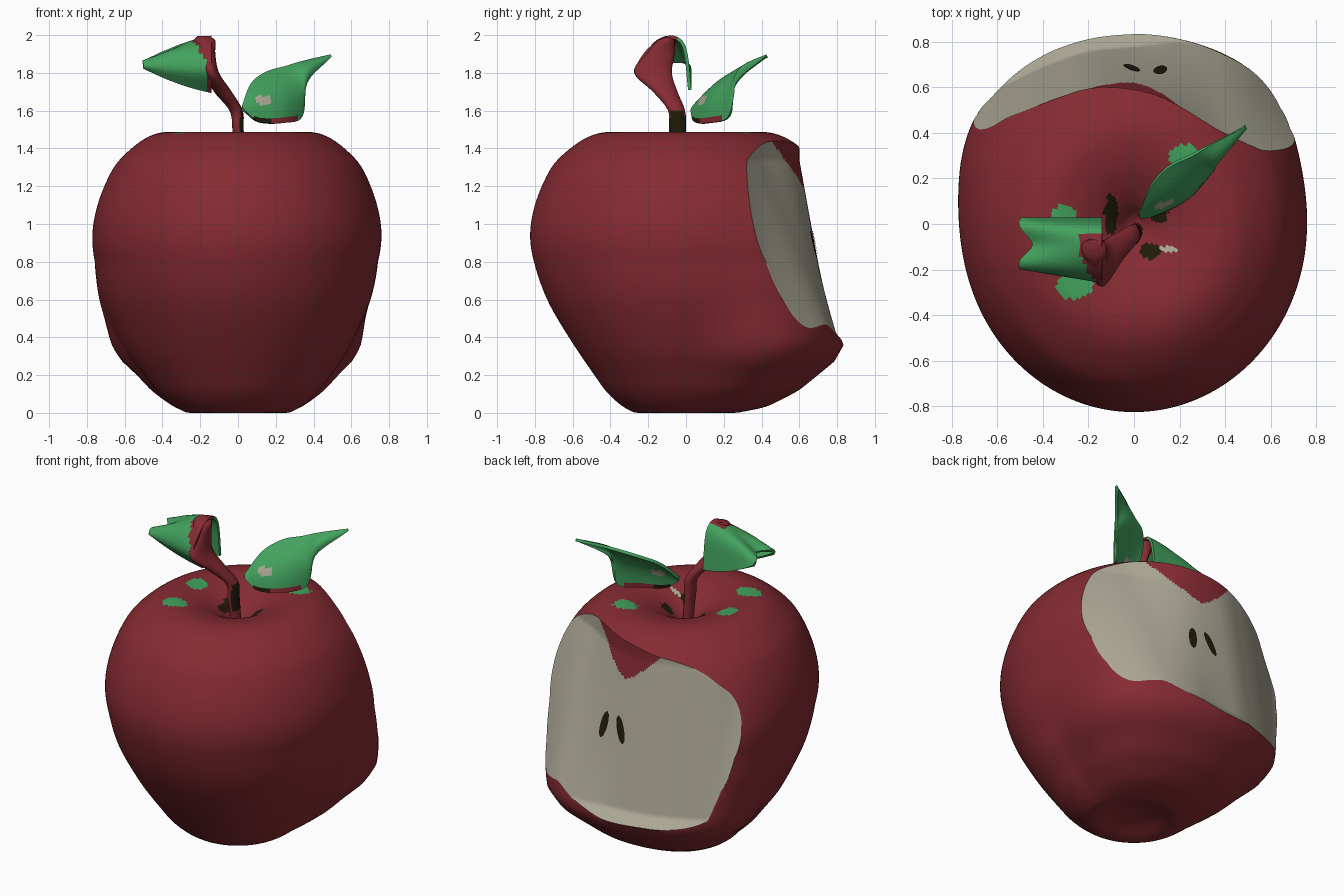
import bpy, bmesh, math
from mathutils import Vector

if "Cube" in bpy.data.objects:
    bpy.data.objects.remove(bpy.data.objects["Cube"])


def material(name, rgb):
    m = bpy.data.materials.new(name)
    m.diffuse_color = (*rgb, 1)
    m.use_nodes = True
    m.node_tree.nodes["Principled BSDF"].inputs["Base Color"].default_value = m.diffuse_color
    return m


MATS = [material("skin_red", (0.235, 0.024, 0.032)), material("flesh_cream", (0.42, 0.40, 0.31)),
        material("leaf_green", (0.055, 0.36, 0.11)), material("seed_brown", (0.014, 0.011, 0.003))]
RED, CREAM, GREEN, BROWN = range(4)


def lerp_table(table, t):
    if t <= table[0][0]:
        return table[0][1]
    for (a, va), (b, vb) in zip(table, table[1:]):
        if t <= b:
            return va + (vb - va) * (t - a) / (b - a)
    return table[-1][1]


def spline(points, steps):
    """Smooth curve through the points."""
    p = [Vector(q) for q in points]
    p = [2 * p[0] - p[1]] + p + [2 * p[-1] - p[-2]]
    out = []
    for a, b, c, d in zip(p, p[1:], p[2:], p[3:]):
        for i in range(steps):
            t = i / steps
            out.append(0.5 * (2 * b + (c - a) * t + (2 * a - 5 * b + 4 * c - d) * t * t
                              + (3 * b - a - 3 * c + d) * t ** 3))
    return out + [p[-2]]


def loft(name, rows, closed=False, rule=None, default=RED, caps=False):
    """Skin rows of points into one object, colouring faces by a rule."""
    bm = bmesh.new()
    grid = [[bm.verts.new(p) for p in row] for row in rows]
    n = len(grid[0])
    for a, b in zip(grid, grid[1:]):
        for i in range(n if closed else n - 1):
            j = (i + 1) % n
            bm.faces.new((a[i], a[j], b[j], b[i]))
    if caps:
        bm.faces.new(grid[0])
        bm.faces.new(grid[-1])
    bmesh.ops.remove_doubles(bm, verts=bm.verts, dist=1e-5)
    bmesh.ops.recalc_face_normals(bm, faces=bm.faces)
    for f in bm.faces:
        f.material_index = rule(f.calc_center_median()) if rule else default
    me = bpy.data.meshes.new(name)
    bm.to_mesh(me)
    bm.free()
    ob = bpy.data.objects.new(name, me)
    bpy.context.collection.objects.link(ob)
    for m in MATS:
        me.materials.append(m)
    return ob


def activate(ob):
    bpy.ops.object.select_all(action='DESELECT')
    ob.select_set(True)
    bpy.context.view_layer.objects.active = ob


def smooth(ob, angle=40):
    activate(ob)
    bpy.ops.object.shade_smooth_by_angle(angle=math.radians(angle))


# Apple body: turned profile (radius, height) with a swollen lower back and shoulders
profile = spline([(0, .05), (.12, .035), (.24, .0), (.32, .025), (.41, .1), (.485, .2), (.62, .4),
                  (.735, .6), (.805, .8), (.825, .95), (.80, 1.1), (.74, 1.25), (.67, 1.35),
                  (.54, 1.45), (.42, 1.487), (.3, 1.475), (.2, 1.44), (.1, 1.38), (.04, 1.32),
                  (0, 1.30)], 5)
BACK = [(0, .0), (.03, .09), (.12, .17), (.27, .25), (.36, .24), (.45, .18), (.6, .07), (.8, .02), (1, 0)]
SIDE = [(0, 0), (.2, .01), (.4, .05), (.6, .08), (.8, .07), (1, .05), (1.2, .03), (1.4, 0)]
WIDTH = [(.05, 1), (.3, 1.02), (.5, .97), (.8, .92)]
PATCHES = [(-.26, -.27, .08, .06, GREEN), (-.31, .02, .06, .065, GREEN), (.23, .29, .08, .06, GREEN),
           (-.1, .04, .03, .09, BROWN), (.07, -.12, .045, .035, BROWN), (.11, .04, .04, .035, BROWN),
           (.15, -.11, .04, .015, CREAM)]


def skin_colour(c):
    if c.z > 1.25:
        for x, y, rx, ry, col in PATCHES:
            if ((c.x - x) / rx) ** 2 + ((c.y - y) / ry) ** 2 < 1:
                return col
    return RED


rows = []
for r, z in profile:
    row = []
    for i in range(180):
        a = 2 * math.pi * i / 180
        s = min(1, max(0, math.sin(a) / .95))
        k = r
        if r > .2 and z < 1.4:
            k += lerp_table(BACK, z) * s * s * (3 - 2 * s)
            deg = math.degrees(a)
            k += lerp_table(SIDE, z) * (math.exp(-((deg - 148) / 24) ** 2) + .8 * math.exp(-((deg - 42) / 20) ** 2))
        row.append((lerp_table(WIDTH, z) * k * math.cos(a), k * math.sin(a), z))
    rows.append(row)
body = loft("apple_body", rows, closed=True, rule=skin_colour)

# Bite: a curved sheet given by its lower and upper edge, seen from above
LOW = [(-.8, .60), (-.7, .57), (-.6, .59), (-.4, .69), (-.2, .76), (0, .775), (.2, .80), (.35, .78),
       (.45, .74), (.6, .61), (.7, .51), (.8, .43)]
HIGH = [(-.8, .30), (-.67, .34), (-.6, .43), (-.4, .53), (-.2, .60), (-.05, .60), (.1, .57), (.25, .49),
        (.35, .42), (.5, .35), (.65, .28), (.8, .23)]


def bite_y(x, z):
    def avg(tab):
        return sum(lerp_table(tab, x + d) for d in (-.06, -.03, 0, .03, .06)) / 5
    lo, hi = avg(LOW), avg(HIGH)
    t = min(1, max(0, (z - .42) / .92))
    return lo + (hi - lo) * t + max(0, .42 - z) * .9


def bite_colour(c):
    notch = 1.15 + .95 * math.sqrt(c.x ** 2 + .0025)
    return RED if c.z > notch else CREAM


sheet = [[(-.95 + 1.9 * i / 150, bite_y(-.95 + 1.9 * i / 150, .05 + 1.65 * j / 130), .05 + 1.65 * j / 130)
          for i in range(151)] for j in range(131)]
cutter = loft("bite_cutter", sheet, rule=bite_colour)
bm = bmesh.new()
bm.from_mesh(cutter.data)
ext = bmesh.ops.extrude_face_region(bm, geom=bm.faces[:], use_keep_orig=True)
for v in ext["geom"]:
    if isinstance(v, bmesh.types.BMVert):
        v.co.y = 2
bmesh.ops.recalc_face_normals(bm, faces=bm.faces)
bm.to_mesh(cutter.data)
bm.free()
cutter.hide_render = True
mod = body.modifiers.new("bite", 'BOOLEAN')
mod.operation, mod.solver, mod.object = 'DIFFERENCE', 'EXACT', cutter
activate(body)
bpy.ops.object.modifier_apply(modifier=mod.name)
bpy.data.objects.remove(cutter)
smooth(body)

# Two seeds lying on the bitten face
for k, (sx, tilt) in enumerate([(-.01, .3), (.115, -.15)]):
    strips = []
    for j in range(13):
        t = -1 + j / 6
        w = .025 * math.sqrt(max(.0, 1 - t * t)) + .002
        z = .89 + .08 * t
        x = sx + tilt * .08 * t
        strips.append([(x + w * e, bite_y(x + w * e, z) + .005, z) for e in (-1, 0, 1)])
    smooth(loft(f"seed_{k + 1}", strips, default=BROWN))

# Stem: flattened rings (x, y, z, half width x, half width y)
STEM = [(.01, -.03, 1.3, .03, .035), (0, -.045, 1.5, .03, .045), (-.01, -.05, 1.6, .035, .045),
        (-.08, -.11, 1.7, .047, .065), (-.14, -.175, 1.8, .04, .1), (-.16, -.14, 1.9, .04, .08),
        (-.175, -.11, 1.97, .055, .05), (-.185, -.09, 1.995, .03, .02)]
rings = []
cols = zip(spline([s[:3] for s in STEM], 5), spline([(s[3], s[4]) for s in STEM], 5))
for c, w in cols:
    rings.append([(c.x + w.x * math.cos(a), c.y + w.y * math.sin(a), min(c.z, 2.0))
                  for a in (2 * math.pi * i / 20 for i in range(20))])
smooth(loft("stem", rings, closed=True, caps=True,
            rule=lambda c: BROWN if c.x > .012 and 1.44 < c.z < 1.6 else RED), 60)


def leaf(name, rows, rule):
    ob = loft(name, rows, rule=rule)
    mod = ob.modifiers.new("thickness", 'SOLIDIFY')
    mod.thickness, mod.offset = .018, 0
    activate(ob)
    bpy.ops.object.modifier_apply(modifier=mod.name)
    smooth(ob, 50)


# Curled leaf at the stem top: an arch drooping on both sides, red where it joins the stem
arch = []
for i in range(17):
    u = i / 16
    crown = 1.988 - .05 * u - .08 * u * u
    x, xm = -.14 - .36 * u, -.14 - .30 * u
    arch.append(spline([(x, -.15 - .03 * u, 1.70 + .07 * u + .06 * u * u), (x, -.25 + .06 * u, 1.81 + .03 * u),
                        (x, -.2 + .04 * u, crown - .07 * (1 - u)), (xm, -.09, crown),
                        (x, -.01, crown - .05 * (1 - u)), (x, .02, 1.71 + .03 * u + .09 * u * u)], 4))
leaf("curled_leaf", arch, lambda c: RED if c.x > -.155 - .6 * max(0, c.z - 1.83) and c.y < -.04 else GREEN)


# Broad leaf: surface between its high back edge and low front edge
def broad_colour(c):
    if c.z < 1.562:
        return BROWN if c.x < .18 else RED
    if ((c.x - .13) / .045) ** 2 + ((c.z - 1.65) / .025) ** 2 < 1:
        return CREAM
    return GREEN


high = spline([(.02, .04, 1.62), (.07, .16, 1.74), (.15, .25, 1.80), (.25, .30, 1.83), (.34, .35, 1.855),
               (.49, .43, 1.89)], 6)
low = spline([(.03, .03, 1.60), (.11, .05, 1.54), (.24, .12, 1.535), (.335, .23, 1.57), (.36, .27, 1.75),
              (.49, .425, 1.885)], 6)
broad = []
for i, (a, b) in enumerate(zip(high, low)):
    sag = Vector((.03, -.03, .03)) * math.sin(math.pi * i / 30)
    broad.append([a.lerp(b, t) + sag * math.sin(math.pi * t) for t in (k / 12 for k in range(13))])
leaf("broad_leaf", broad, broad_colour)
